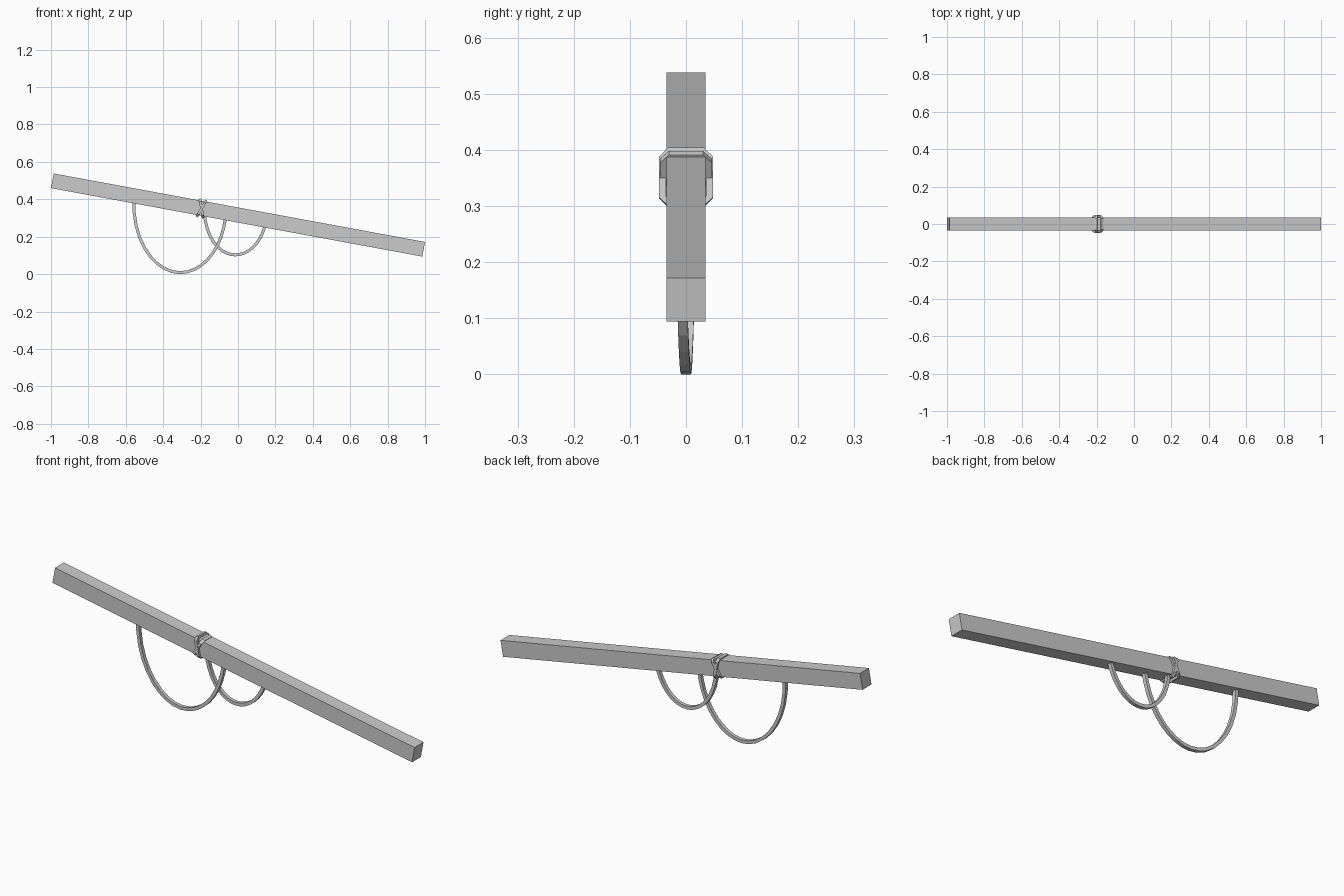
import bpy, bmesh
from math import atan2, radians
from mathutils import Vector, Matrix

if "Cube" in bpy.data.objects:
    bpy.data.objects.remove(bpy.data.objects["Cube"])

TILT = Matrix.Rotation(atan2(0.366, 1.985), 4, 'Y')
CENTRE = Vector((0, 0, 0.316))


def finish(name, bm):
    bmesh.ops.recalc_face_normals(bm, faces=bm.faces)
    mesh = bpy.data.meshes.new(name)
    bm.to_mesh(mesh)
    bm.free()
    obj = bpy.data.objects.new(name, mesh)
    bpy.context.collection.objects.link(obj)
    return obj


def sweep(name, pts, side, width, depth, closed=False):
    """Sweep a rectangular section along a path; width runs along side."""
    bm = bmesh.new()
    n = len(pts)
    rings = []
    for i, p in enumerate(pts):
        a = pts[(i - 1) % n] if closed else pts[max(i - 1, 0)]
        b = pts[(i + 1) % n] if closed else pts[min(i + 1, n - 1)]
        out = (b - a).cross(side).normalized()
        rings.append([bm.verts.new(p + side * (width / 2 * s) + out * (depth / 2 * d))
                      for s, d in ((-1, -1), (1, -1), (1, 1), (-1, 1))])
    for i in range(n if closed else n - 1):
        r, q = rings[i], rings[(i + 1) % n]
        for k in range(4):
            m = (k + 1) % 4
            bm.faces.new((r[k], r[m], q[m], q[k]))
    if not closed:
        bm.faces.new(rings[0])
        bm.faces.new(rings[-1])
    return finish(name, bm)


def bezier(a, b, c, d, steps):
    a, b, c, d = map(Vector, (a, b, c, d))
    for i in range(steps + 1):
        t = i / steps
        u = 1 - t
        yield a * u**3 + b * (3 * u * u * t) + c * (3 * u * t * t) + d * t**3


def hoop(name, left, right, y0, y1):
    """Bent strip hanging below the beam, drifting from y0 to y1."""
    path = list(bezier(*left, 9)) + list(bezier(*right, 9))[1:]
    last = len(path) - 1
    pts = [Vector((p.x, y0 + (y1 - y0) * i / last, p.y)) for i, p in enumerate(path)]
    return sweep(name, pts, Vector((0, 1, 0)), 0.018, 0.016)


# Tilted square beam
bm = bmesh.new()
bmesh.ops.create_cube(bm, size=1, matrix=Matrix.Translation(CENTRE) @ TILT
                      @ Matrix.Diagonal((2.019, 0.07, 0.0795, 1)))
finish("beam", bm)

# Two overlapping hanging hoops
hoop("large_hoop",
     ((-0.556, 0.40), (-0.567, 0.17), (-0.44, 0.008), (-0.31, 0.008)),
     ((-0.31, 0.008), (-0.19, 0.008), (-0.085, 0.13), (-0.066, 0.31)), 0.011, -0.011)
hoop("small_hoop",
     ((-0.18, 0.33), (-0.17, 0.18), (-0.09, 0.103), (-0.015, 0.103)),
     ((-0.015, 0.103), (0.06, 0.103), (0.125, 0.17), (0.147, 0.27)), 0.012, 0.014)

# Crossed lashing wraps around the beam
for name, angle, grow in (("lashing_a", 20, 0.0), ("lashing_b", -20, 0.002)):
    turn = Matrix.Translation((-0.195, 0, 0.351)) @ TILT @ Matrix.Rotation(radians(angle), 4, 'Y')
    hy, hz, c = 0.040 + grow, 0.045 + grow, 0.011
    corner = [(hy, hz - c), (hy - c, hz)]
    half = corner + [(-y, z) for y, z in reversed(corner)]
    outline = half + [(-y, -z) for y, z in half]
    pts = [turn @ Vector((0, y, z)) for y, z in outline]
    sweep(name, pts, (turn.to_3x3() @ Vector((1, 0, 0))).normalized(), 0.014, 0.012, True)
